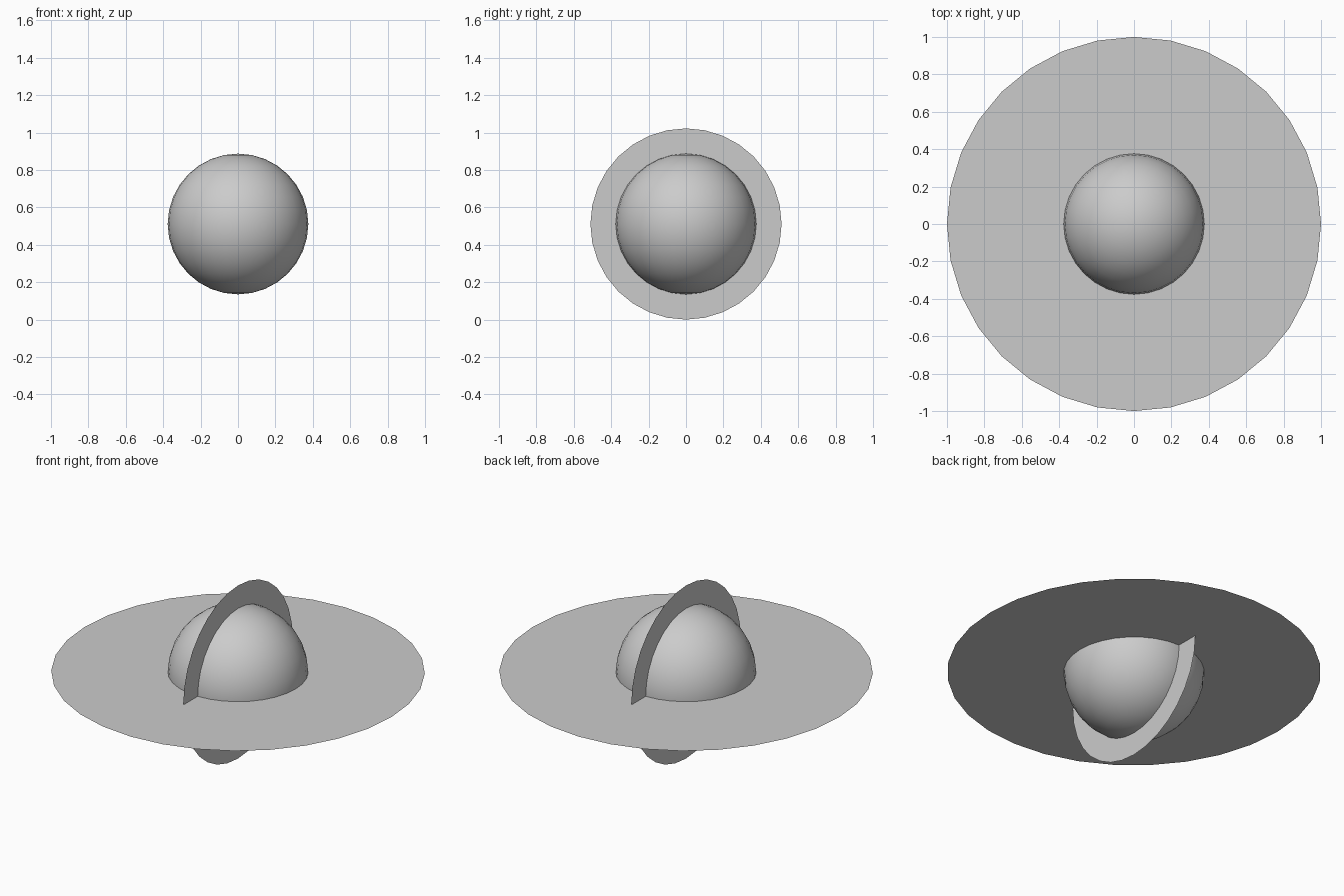
import bpy
from math import radians

if "Cube" in bpy.data.objects:
    bpy.data.objects.remove(bpy.data.objects["Cube"])

CENTRE = (0, 0, 0.511)


def disc(name, radius, rotation=(0, 0, 0)):
    """Flat 32-sided disc without thickness."""
    bpy.ops.mesh.primitive_circle_add(vertices=32, radius=radius, fill_type='NGON',
                                      location=CENTRE, rotation=rotation)
    bpy.context.object.name = name


# Smooth central ball
bpy.ops.mesh.primitive_uv_sphere_add(segments=32, ring_count=16, radius=0.376, location=CENTRE)
bpy.context.object.name = "ball"
bpy.ops.object.shade_smooth()

# Wide level disc and smaller upright disc, crossing at the centre
disc("level_disc", 1.0)
disc("upright_disc", 0.511, (0, radians(90), 0))
